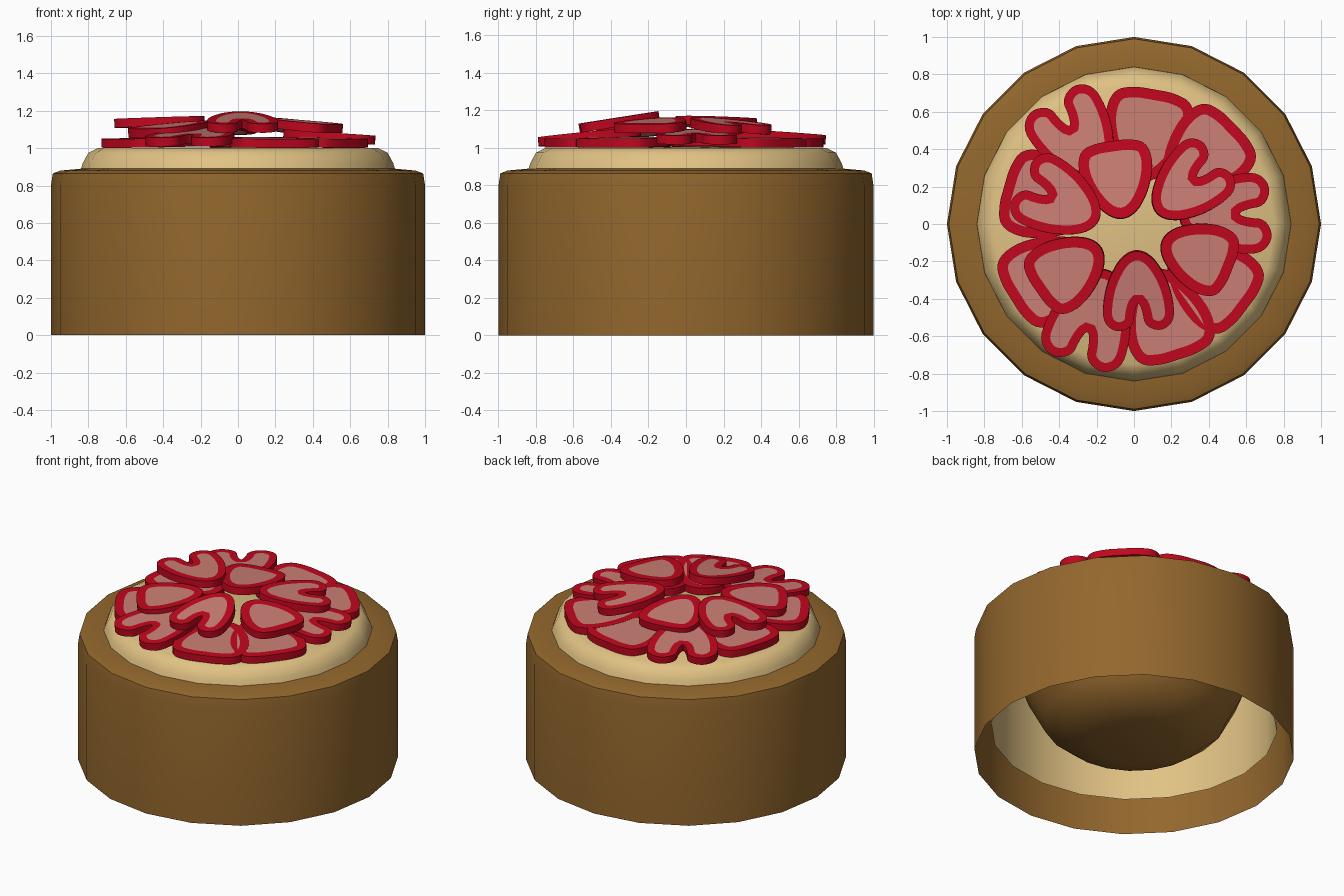
import bpy, bmesh, math
from mathutils import Matrix, Vector

if "Cube" in bpy.data.objects:
    bpy.data.objects.remove(bpy.data.objects["Cube"])


def material(name, rgb):
    m = bpy.data.materials.new(name)
    m.diffuse_color = (*rgb, 1)
    m.use_nodes = True
    m.node_tree.nodes["Principled BSDF"].inputs["Base Color"].default_value = m.diffuse_color
    return m


BROWN = material("baked_brown", (0.29, 0.135, 0.026))
CREAM = material("custard_cream", (0.75, 0.54, 0.23))
RED = material("berry_red", (0.54, 0.002, 0.013))
PINK = material("berry_pink", (0.60, 0.215, 0.18))


def add_object(name, bm, mats, smooth):
    mesh = bpy.data.meshes.new(name)
    bm.to_mesh(mesh)
    bm.free()
    for m in mats:
        mesh.materials.append(m)
    ob = bpy.data.objects.new(name, mesh)
    bpy.context.collection.objects.link(ob)
    bpy.ops.object.select_all(action='DESELECT')
    ob.select_set(True)
    bpy.context.view_layer.objects.active = ob
    bpy.ops.object.shade_smooth_by_angle(angle=math.radians(smooth))
    return ob


def lathe(name, profile, mat, sides=20):
    bm = bmesh.new()
    verts = [bm.verts.new((r, 0, z)) for r, z in profile]
    edges = [bm.edges.new(p) for p in zip(verts, verts[1:])]
    bmesh.ops.spin(bm, geom=verts + edges, cent=(0, 0, 0), axis=(0, 0, 1),
                   angle=2 * math.pi, steps=sides)
    bmesh.ops.remove_doubles(bm, verts=bm.verts, dist=0.0005)
    bmesh.ops.recalc_face_normals(bm, faces=bm.faces)
    return add_object(name, bm, [mat], 50)


# Crust: outer wall and rim, folding down into a bowl that shows from below
lathe("crust", [(1, 0), (1, 0.80), (0.99, 0.865), (0.95, 0.88), (0.84, 0.89), (0.78, 0.75),
                (0.68, 0.45), (0.57, 0.24), (0.45, 0.14), (0.28, 0.09), (0, 0.08)], BROWN)

# Custard: raised disc on top, with its lining hidden inside the crust wall
lathe("custard", [(0.895, 0.19), (0.895, 0.85), (0.845, 0.87), (0.83, 0.92),
                  (0.80, 0.975), (0.75, 1.0), (0, 1.005)], CREAM)

# Half outlines of a berry slice, from tip (inward) to top (outward)
PLAIN = [(-.24, 0), (-.20, .09), (-.08, .17), (.06, .21), (.17, .185), (.20, .09), (.20, 0)]
NOTCHED = [(-.25, 0), (-.20, .10), (-.06, .18), (.08, .215), (.20, .215), (.26, .13),
           (.22, .035), (.13, .025), (.07, 0)]


def outline(half):
    pts = [Vector(p) for p in half]
    pts += [Vector((u, -v)) for u, v in reversed(half[1:-1])]
    for _ in range(2):  # corner cutting rounds the outline
        nxt = pts[1:] + pts[:1]
        pts = [q for a, b in zip(pts, nxt) for q in (a.lerp(b, .25), a.lerp(b, .75))]
    return pts


def slice_berry(name, x, y, z, angle, tilt, notched, scale):
    bm = bmesh.new()
    pts = outline(NOTCHED if notched else PLAIN)
    if sum(a.cross(b) for a, b in zip(pts, pts[1:] + pts[:1])) < 0:
        pts.reverse()
    low = [bm.verts.new((p.x * scale, p.y * scale, -.024)) for p in pts]
    top = [bm.verts.new((p.x * scale, p.y * scale, .024)) for p in pts]
    n = len(pts)
    for i in range(n):
        j = (i + 1) % n
        bm.faces.new((low[i], low[j], top[j], top[i]))
    caps = [bm.faces.new(top), bm.faces.new(low[::-1])]
    bm.normal_update()
    # Pink flesh inset in both cut faces
    bmesh.ops.inset_individual(bm, faces=caps, thickness=0.048 if notched else 0.056,
                               use_even_offset=True)
    for f in caps:
        f.material_index = 1
    place = (Matrix.Translation((x, y, z)) @ Matrix.Rotation(math.radians(angle), 4, 'Z')
             @ Matrix.Rotation(math.radians(tilt), 4, 'Y'))
    bmesh.ops.transform(bm, matrix=place, verts=bm.verts)
    add_object(name, bm, [RED, PINK], 30)


# Outer ring: x, y, z, outward angle, tilt, notched, scale
OUTER = [(-.30, .45, 1.06, 121, 4, True, 1.03), (.07, .49, 1.03, 80, 1, False, 1.16),
         (.38, .37, 1.03, 44, 1, False, 1.14), (.48, .05, 1.06, 3, 4, True, 1.0),
         (.42, -.31, 1.03, -37, 1, False, 1.16), (.17, -.50, 1.03, -72, 1, False, 1.17),
         (-.22, -.49, 1.06, -108, 6, True, 1.08), (-.46, -.28, 1.03, -148, 1, False, 1.16),
         (-.47, .14, 1.03, 164, 1, False, 1.16)]

# Inner ring, resting on the outer one
INNER = [(-.09, .25, 1.11, 98, 5, False, .97), (.28, .20, 1.12, 42, 6, True, .9),
         (.35, -.17, 1.12, -22, 5, False, .94), (.02, -.35, 1.14, -88, 9, True, .88),
         (-.36, -.25, 1.10, -145, 6, False, .97), (-.39, .12, 1.14, 152, 2, True, .95)]

for ring, rows in (("outer", OUTER), ("inner", INNER)):
    for i, row in enumerate(rows, 1):
        slice_berry(f"{ring}_berry_slice_{i}", *row)
